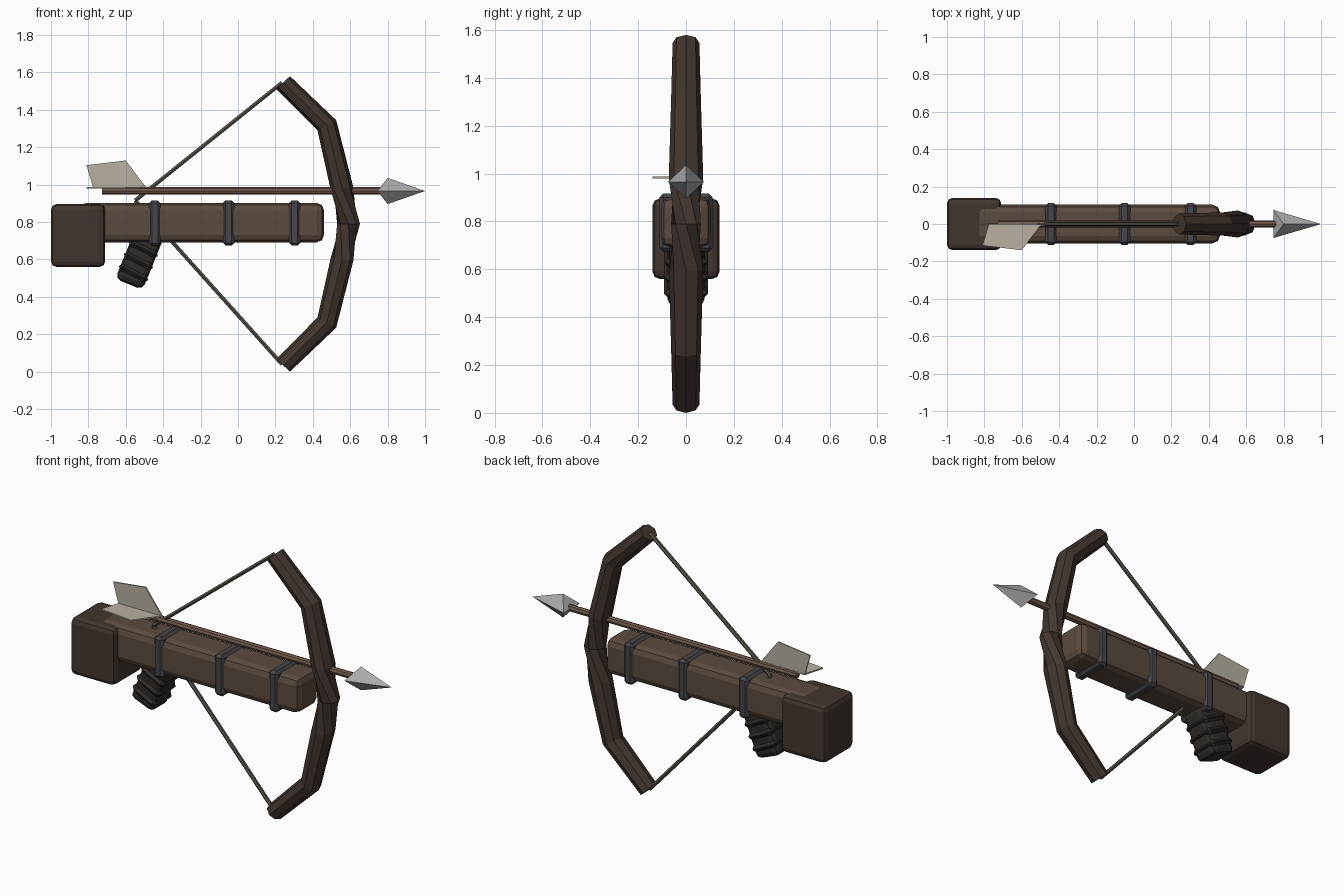
import bpy, bmesh
from math import cos, sin, pi, radians
from mathutils import Vector, Matrix

if "Cube" in bpy.data.objects:
    bpy.data.objects.remove(bpy.data.objects["Cube"])


def material(name, rgb):
    m = bpy.data.materials.new(name)
    m.diffuse_color = (*rgb, 1)
    m.use_nodes = True
    m.node_tree.nodes["Principled BSDF"].inputs["Base Color"].default_value = m.diffuse_color
    return m


WOOD = material("stock_wood", (0.105, 0.07, 0.05))
DARK = material("dark_wood", (0.055, 0.037, 0.029))
LEATHER = material("leather", (0.03, 0.024, 0.02))
IRON = material("iron", (0.06, 0.06, 0.07))
STEEL = material("steel", (0.42, 0.42, 0.43))
SHAFT = material("shaft_wood", (0.16, 0.10, 0.07))
FEATHER = material("feather", (0.48, 0.44, 0.36))
CORD = material("cord", (0.10, 0.09, 0.07))


def finish(name, bm, mat):
    bmesh.ops.recalc_face_normals(bm, faces=bm.faces)
    me = bpy.data.meshes.new(name)
    bm.to_mesh(me)
    bm.free()
    ob = bpy.data.objects.new(name, me)
    me.materials.append(mat)
    bpy.context.collection.objects.link(ob)
    return ob


def block(name, centre, size, bevel, mat, tilt=0, segments=2):
    bm = bmesh.new()
    bmesh.ops.create_cube(bm, size=1)
    bmesh.ops.scale(bm, vec=size, verts=bm.verts)
    bmesh.ops.bevel(bm, geom=bm.edges[:], offset=bevel, segments=segments,
                    profile=0.5, affect='EDGES')
    bm.transform(Matrix.Translation(centre) @ Matrix.Rotation(tilt, 4, 'Y'))
    return finish(name, bm, mat)


def rod(name, a, b, r, sides, mat):
    a, b = Vector(a), Vector(b)
    bm = bmesh.new()
    bmesh.ops.create_cone(bm, cap_ends=True, segments=sides, radius1=r, radius2=r,
                          depth=(b - a).length)
    bm.transform(Matrix.Translation((a + b) / 2)
                 @ Vector((0, 0, 1)).rotation_difference(b - a).to_matrix().to_4x4())
    return finish(name, bm, mat)


def poly_mesh(name, verts, faces, mat):
    bm = bmesh.new()
    vs = [bm.verts.new(v) for v in verts]
    for f in faces:
        bm.faces.new([vs[i] for i in f])
    return finish(name, bm, mat)


# Stock, butt and iron bands
block("stock", (-0.195, 0, 0.797), (1.31, 0.206, 0.212), 0.04, WOOD)
block("butt", (-0.855, 0, 0.728), (0.29, 0.28, 0.336), 0.03, DARK)
for i, x in enumerate((-0.445, -0.05, 0.303)):
    block(f"band_{i + 1}", (x, 0, 0.795), (0.062, 0.222, 0.242), 0.015, IRON, segments=1)

# Tilted grip with leather wraps
tilt = radians(22)
axis = Vector((sin(tilt), 0, cos(tilt)))
foot = Vector((-0.583, 0, 0.467))
block("grip", foot + axis * 0.155, (0.158, 0.155, 0.31), 0.03, LEATHER, tilt)
for i, d in enumerate((0.065, 0.135, 0.205)):
    block(f"grip_wrap_{i + 1}", foot + axis * d, (0.17, 0.182, 0.05), 0.022, LEATHER,
          tilt + radians(5), 1)

# Bow: octagonal rings given by outer (x, z), inner (x, z), half depth; twisted at the middle
MID = 0.79
half = [((0.278, 1.58), (0.205, 1.512), 0.056),
        ((0.525, 1.345), (0.425, 1.29), 0.062),
        ((0.617, 0.985), (0.495, 0.975), 0.072)]
flip = lambda p: (p[0], 2 * MID - p[1])
stations = [(o, i, h, 0) for o, i, h in half]
stations.append(((0.652, MID), (0.53, MID), 0.062, pi / 4))
stations += [(flip(o), flip(i), h, pi / 2) for o, i, h in reversed(half)]
bm = bmesh.new()
rings = []
for o, i, h, twist in stations:
    o, i = Vector((o[0], 0, o[1])), Vector((i[0], 0, i[1]))
    c, r = (o + i) / 2, (o - i) / 2
    rings.append([bm.verts.new(c + r * cos(k * pi / 4 + twist)
                               + Vector((0, h * sin(k * pi / 4 + twist), 0)))
                  for k in range(8)])
for a, b in zip(rings, rings[1:]):
    for k in range(8):
        n = (k + 1) % 8
        bm.faces.new((a[k], a[n], b[n], b[k]))
bm.faces.new(rings[0])
bm.faces.new(rings[-1])
finish("bow", bm, DARK)

# Drawn string
nock = (-0.55, 0, 0.915)
rod("string_upper", (0.235, 0, 1.545), nock, 0.012, 6, CORD)
rod("string_lower", (0.235, 0, 0.04), nock, 0.012, 6, CORD)

# Bolt: shaft, four-sided head and two feather vanes
Z = 0.966
rod("bolt_shaft", (-0.727, 0, Z), (0.79, 0, Z), 0.02, 8, SHAFT)
poly_mesh("bolt_head",
          [(1.0, 0, Z), (0.745, -0.075, Z), (0.80, 0, Z + 0.07),
           (0.745, 0.075, Z), (0.80, 0, Z - 0.07)],
          [(0, 1, 2), (0, 2, 3), (0, 3, 4), (0, 4, 1), (1, 3, 2), (1, 4, 3)], STEEL)
vane = [(-0.81, 0.12), (-0.60, 0.145), (-0.49, 0.0), (-0.775, 0.0)]
sides = [(0, 1, 2, 3), (7, 6, 5, 4), (0, 4, 5, 1), (1, 5, 6, 2), (2, 6, 7, 3), (3, 7, 4, 0)]
T = 0.004
poly_mesh("vane_top", [(x, t, 0.984 + h) for t in (-T, T) for x, h in vane], sides, FEATHER)
poly_mesh("vane_side", [(x, 0.005 - h, 0.984 + t) for t in (-T, T) for x, h in vane],
          sides, FEATHER)
